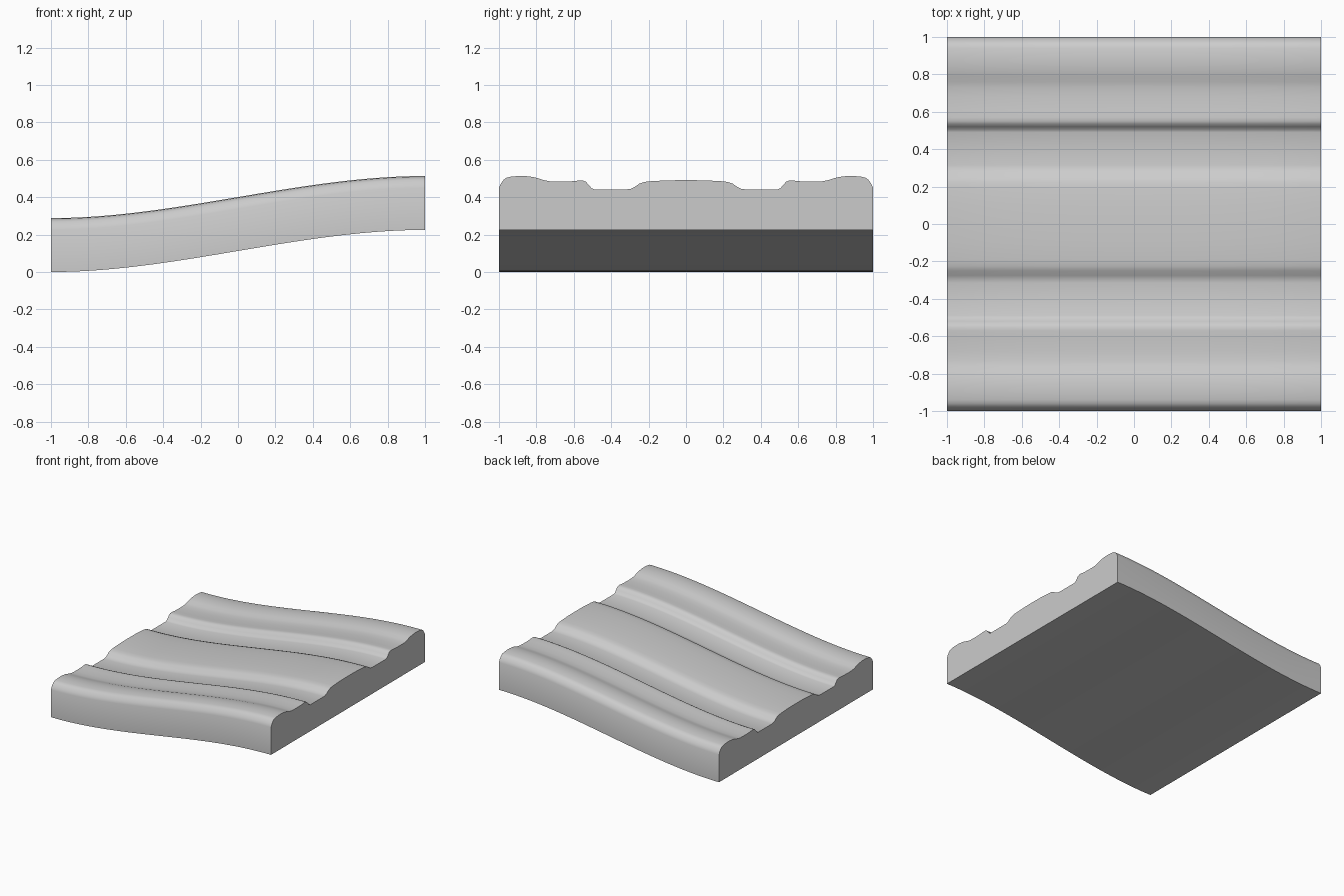
import bpy
import bmesh
import math

if "Cube" in bpy.data.objects:
    bpy.data.objects.remove(bpy.data.objects["Cube"])

STATIONS = 40
RISE = 0.225

# half of the moulded top outline: (y, height above underside)
half = [(0.0, 0.266), (0.1, 0.265), (0.19, 0.26), (0.225, 0.256), (0.25, 0.247),
        (0.275, 0.229), (0.295, 0.22), (0.315, 0.217), (0.49, 0.217), (0.505, 0.223),
        (0.52, 0.24), (0.535, 0.257), (0.55, 0.263), (0.57, 0.264), (0.61, 0.26),
        (0.68, 0.2585), (0.73, 0.26), (0.76, 0.266), (0.79, 0.276), (0.82, 0.283),
        (0.86, 0.288), (0.9, 0.288), (0.94, 0.284), (0.96, 0.279), (0.975, 0.268),
        (0.99, 0.247), (1.0, 0.225)]
top = [(-y, z) for y, z in reversed(half[1:])] + half
outline = [(-1.0, 0.0)] + top + [(1.0, 0.0)]


def lift(x):
    """Gentle S-shaped rise along x."""
    t = (x + 1) / 2
    return RISE * t * t * (3 - 2 * t)


# sweep the outline along the S curve
bm = bmesh.new()
rings = []
for i in range(STATIONS + 1):
    x = -1 + 2 * i / STATIONS
    rings.append([bm.verts.new((x, y, z + lift(x))) for y, z in outline])
n = len(outline)
for a, b in zip(rings, rings[1:]):
    for j in range(n):
        k = (j + 1) % n
        bm.faces.new((a[j], a[k], b[k], b[j]))

# end caps
bm.faces.new(rings[0])
bm.faces.new(rings[-1])
bmesh.ops.recalc_face_normals(bm, faces=bm.faces)

mesh = bpy.data.meshes.new("curved_moulded_slab")
bm.to_mesh(mesh)
bm.free()
slab = bpy.data.objects.new("curved_moulded_slab", mesh)
bpy.context.collection.objects.link(slab)

mat = bpy.data.materials.new("light_grey")
mat.diffuse_color = (0.6, 0.6, 0.6, 1)
mat.use_nodes = True
mat.node_tree.nodes["Principled BSDF"].inputs["Base Color"].default_value = mat.diffuse_color
mesh.materials.append(mat)

# smooth mouldings, crisp outer edges
bpy.context.view_layer.objects.active = slab
slab.select_set(True)
bpy.ops.object.shade_smooth_by_angle(angle=math.radians(35))
